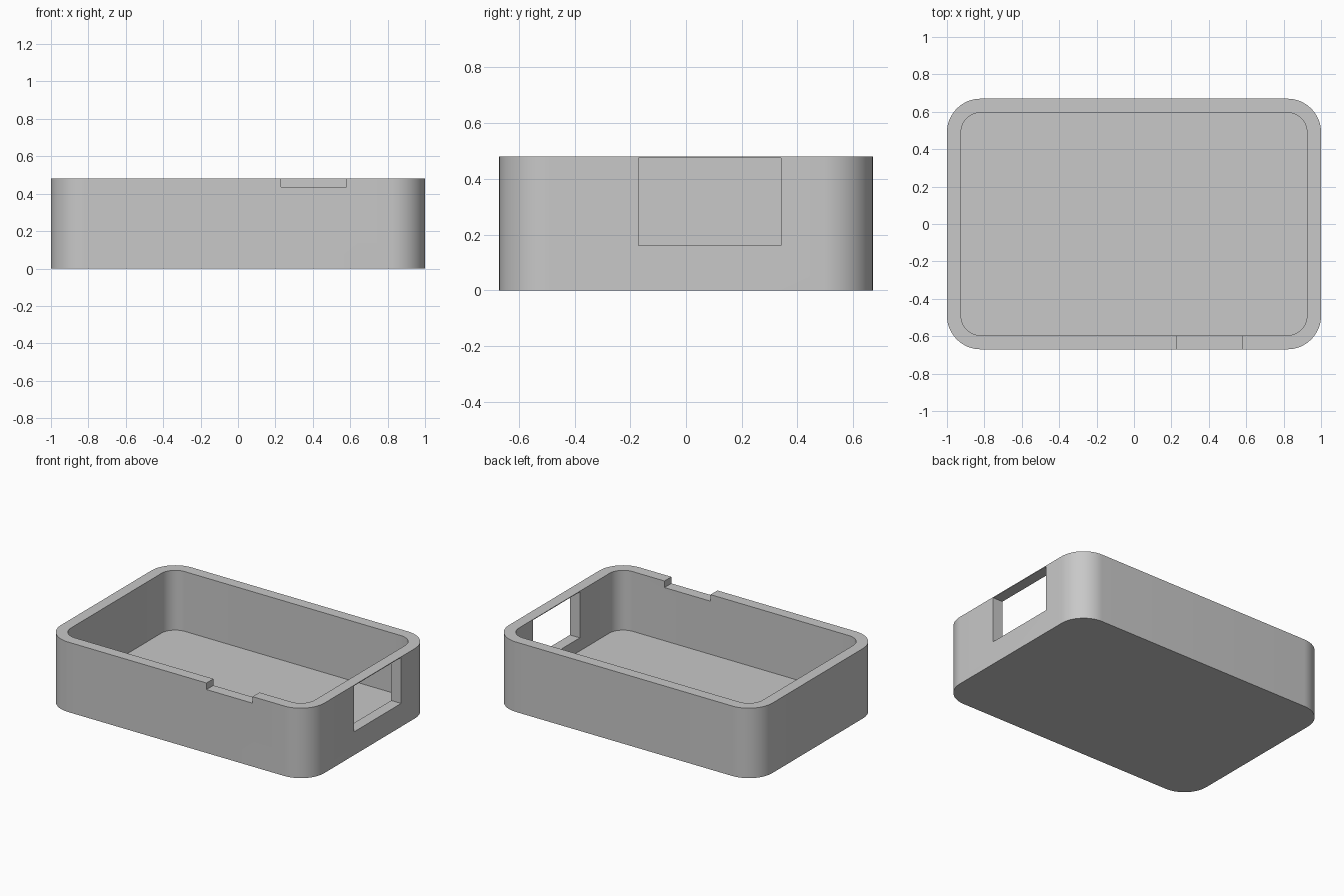
import bpy, bmesh, math

HALF_X, HALF_Y, HEIGHT = 1.0, 0.67, 0.48
WALL, FLOOR, RADIUS = 0.075, 0.07, 0.18

default = bpy.data.objects.get("Cube")
if default:
    bpy.data.objects.remove(default, do_unlink=True)

grey = bpy.data.materials.new("plain grey")
grey.use_nodes = True
colour = (0.58, 0.58, 0.58, 1)
grey.diffuse_color = colour
next(n for n in grey.node_tree.nodes if n.type == "BSDF_PRINCIPLED").inputs["Base Color"].default_value = colour


def make_object(name, bm):
    bmesh.ops.recalc_face_normals(bm, faces=bm.faces)
    mesh = bpy.data.meshes.new(name)
    bm.to_mesh(mesh)
    bm.free()
    mesh.materials.append(grey)
    obj = bpy.data.objects.new(name, mesh)
    bpy.context.collection.objects.link(obj)
    return obj


def rounded_block(name, hx, hy, radius, z0, z1, steps=16):
    """Rounded rectangle extruded from z0 to z1."""
    bm = bmesh.new()
    ring = []
    for corner, (sx, sy) in enumerate([(1, 1), (-1, 1), (-1, -1), (1, -1)]):
        for i in range(steps + 1):
            a = math.pi / 2 * (corner + i / steps)
            ring.append(bm.verts.new((sx * (hx - radius) + radius * math.cos(a),
                                      sy * (hy - radius) + radius * math.sin(a), z0)))
    base = bm.faces.new(ring)
    top = bmesh.ops.extrude_face_region(bm, geom=[base], use_keep_orig=True)
    verts = [v for v in top["geom"] if isinstance(v, bmesh.types.BMVert)]
    bmesh.ops.translate(bm, vec=(0, 0, z1 - z0), verts=verts)
    return make_object(name, bm)


def box(name, low, high):
    bm = bmesh.new()
    bmesh.ops.create_cube(bm, size=1)
    bmesh.ops.scale(bm, vec=[h - l for l, h in zip(low, high)], verts=bm.verts)
    bmesh.ops.translate(bm, vec=[(l + h) / 2 for l, h in zip(low, high)], verts=bm.verts)
    return make_object(name, bm)


# Tray body and the volumes cut from it
tray = rounded_block("open_case", HALF_X, HALF_Y, RADIUS, 0, HEIGHT)
cutters = [
    rounded_block("cavity_cutter", HALF_X - WALL, HALF_Y - WALL, RADIUS - WALL, FLOOR, HEIGHT + 0.2),
    # Side window, leaving a thin strip below the rim
    box("window_cutter", (0.85, -0.17, 0.16), (1.1, 0.34, 0.475)),
    # Shallow notch in the front rim
    box("notch_cutter", (0.23, -0.8, 0.435), (0.58, -0.5, 0.6)),
]

bpy.context.view_layer.objects.active = tray
for cutter in cutters:
    cutter.hide_render = True
    mod = tray.modifiers.new(cutter.name, "BOOLEAN")
    mod.operation = "DIFFERENCE"
    mod.solver = "EXACT"
    mod.object = cutter
    bpy.ops.object.modifier_apply(modifier=mod.name)
    bpy.data.objects.remove(cutter, do_unlink=True)

# Smooth corners, crisp edges
bpy.ops.object.select_all(action="DESELECT")
tray.select_set(True)
bpy.ops.object.shade_smooth_by_angle(angle=math.radians(30))
